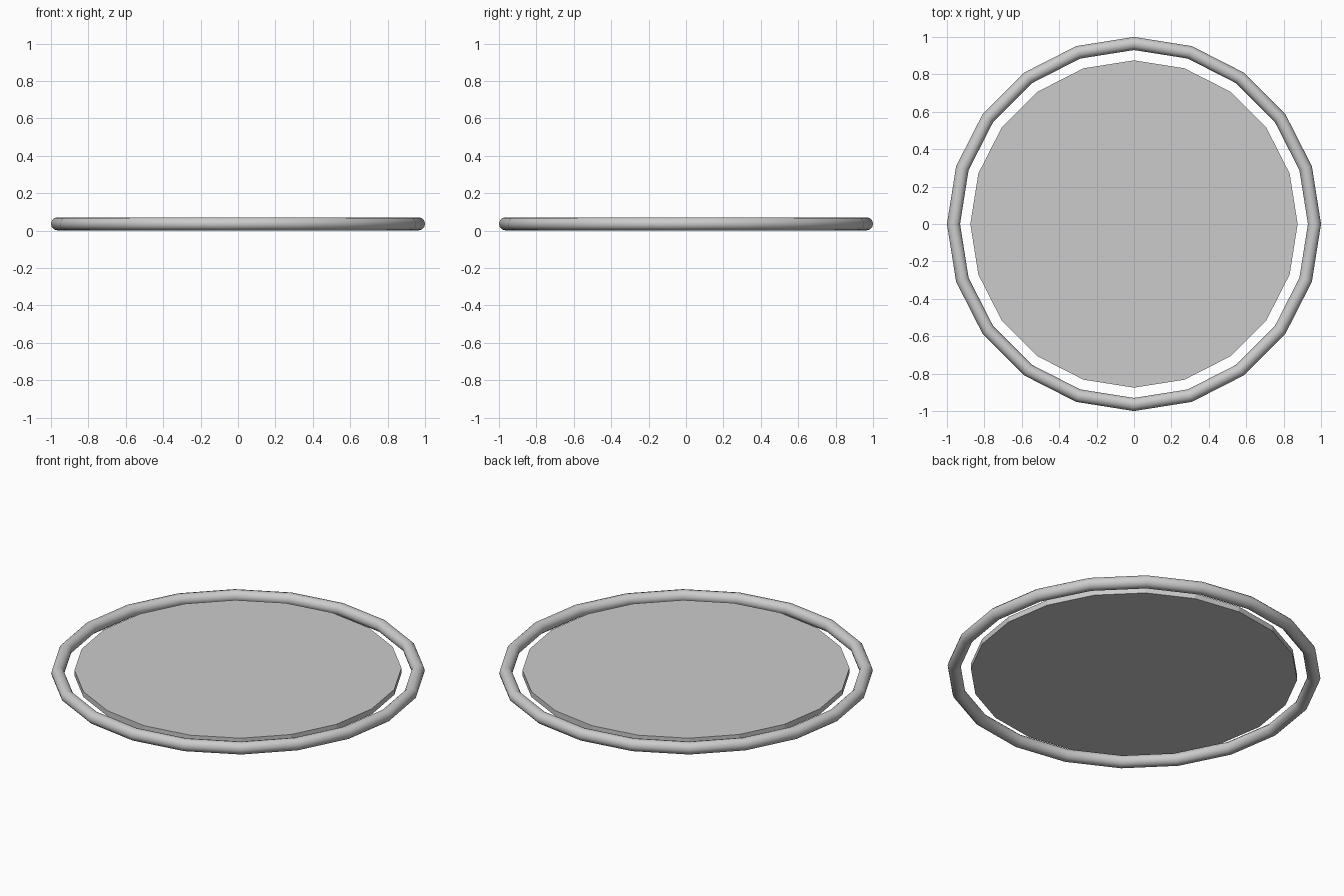
import bpy

if "Cube" in bpy.data.objects:
    bpy.data.objects.remove(bpy.data.objects["Cube"])

SIDES = 20
MID_Z = 0.036

# Outer ring: 20 segments around, round smooth section
bpy.ops.mesh.primitive_torus_add(major_segments=SIDES, minor_segments=12,
                                 major_radius=0.965, minor_radius=0.035,
                                 location=(0, 0, MID_Z))
ring = bpy.context.object
ring.name = "outer_ring"
bpy.ops.object.shade_smooth()

# Inner disc: thin flat 20-sided plate, corners aligned with the ring
bpy.ops.mesh.primitive_cylinder_add(vertices=SIDES, radius=0.875, depth=0.032,
                                    end_fill_type='NGON', location=(0, 0, MID_Z))
bpy.context.object.name = "inner_disc"
